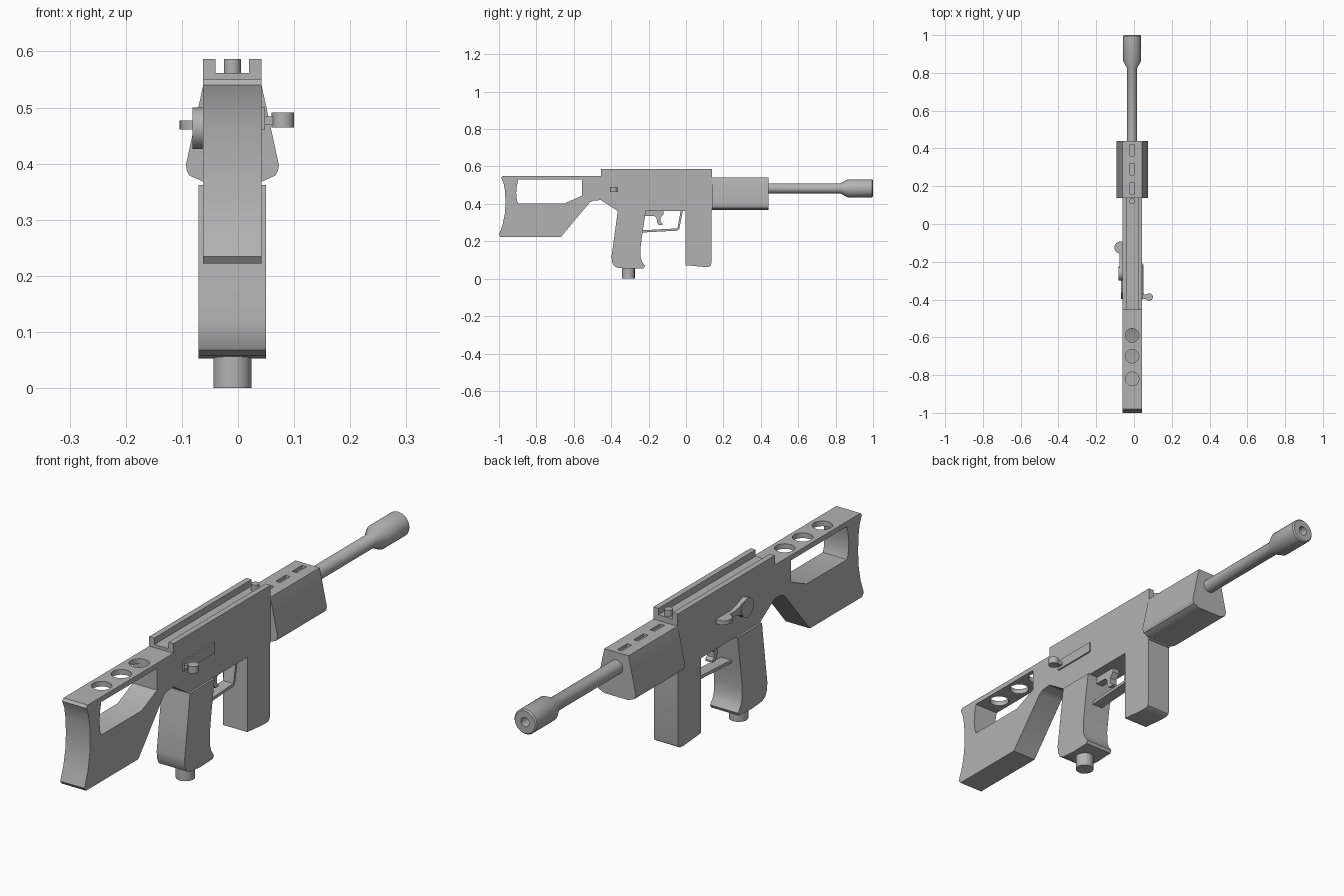
import bpy, bmesh, math
from mathutils import Matrix, Vector

old = bpy.data.objects.get("Cube")
if old:
    bpy.data.objects.remove(old)

CX = -0.01          # centre plane of the model
BARREL_Z = 0.483

grey = bpy.data.materials.new("plain grey")
grey.use_nodes = True
grey.diffuse_color = (0.45, 0.45, 0.45, 1)
grey.node_tree.nodes["Principled BSDF"].inputs["Base Color"].default_value = (0.45, 0.45, 0.45, 1)


def finish(name, bm):
    bmesh.ops.recalc_face_normals(bm, faces=bm.faces)
    mesh = bpy.data.meshes.new(name)
    bm.to_mesh(mesh)
    bm.free()
    mesh.materials.append(grey)
    ob = bpy.data.objects.new(name, mesh)
    bpy.context.collection.objects.link(ob)
    return ob


def extrude(name, points, start, length, axis="X"):
    """Extrude a (y, z) outline along X, or an (x, z) outline along Y."""
    bm = bmesh.new()
    if axis == "X":
        verts = [bm.verts.new((start, a, b)) for a, b in points]
        move = Vector((length, 0, 0))
    else:
        verts = [bm.verts.new((a, start, b)) for a, b in points]
        move = Vector((0, length, 0))
    face = bm.faces.new(verts)
    out = bmesh.ops.extrude_face_region(bm, geom=[face])["geom"]
    bmesh.ops.translate(bm, vec=move, verts=[v for v in out if isinstance(v, bmesh.types.BMVert)])
    return finish(name, bm)


def centred(name, points, width):
    return extrude(name, points, CX - width / 2, width)


def box(name, x, y, z):
    return extrude(name, [(y[0], z[0]), (y[1], z[0]), (y[1], z[1]), (y[0], z[1])], x[0], x[1] - x[0])


def cylinder(name, centre, radius, depth, axis="Z"):
    bm = bmesh.new()
    bmesh.ops.create_cone(bm, cap_ends=True, segments=32, radius1=radius, radius2=radius, depth=depth)
    turn = Matrix.Rotation(math.pi / 2, 4, "Y") if axis == "X" else Matrix.Identity(4)
    bmesh.ops.transform(bm, matrix=Matrix.Translation(centre) @ turn, verts=bm.verts)
    return finish(name, bm)


def lathe(name, profile):
    """Spin a closed (radius, y) profile around the barrel line."""
    bm = bmesh.new()
    verts = [bm.verts.new((CX + r, y, BARREL_Z)) for r, y in profile]
    edges = [bm.edges.new((a, b)) for a, b in zip(verts, verts[1:])]
    bmesh.ops.spin(bm, geom=verts + edges, cent=(CX, 0, BARREL_Z), axis=(0, 1, 0),
                   angle=math.tau, steps=32)
    bmesh.ops.remove_doubles(bm, verts=bm.verts, dist=0.0001)
    return finish(name, bm)


def activate(ob):
    bpy.ops.object.select_all(action="DESELECT")
    ob.select_set(True)
    bpy.context.view_layer.objects.active = ob


def cut(ob, cutters):
    activate(ob)
    for c in cutters:
        mod = ob.modifiers.new("cut", "BOOLEAN")
        mod.operation = "DIFFERENCE"
        mod.solver = "EXACT"
        mod.object = c
        bpy.ops.object.modifier_apply(modifier=mod.name)
        bpy.data.objects.remove(c)


# Receiver and skeleton stock in one side outline
body = centred("receiver_and_stock", [
    (-0.98, 0.55), (-0.988, 0.54), (-0.975, 0.51), (-0.968, 0.47), (-0.965, 0.41), (-0.968, 0.35),
    (-0.98, 0.29), (-1.0, 0.235), (-0.99, 0.222), (-0.67, 0.222), (-0.513, 0.41), (-0.49, 0.418),
    (-0.455, 0.42), (-0.365, 0.362), (0.14, 0.362), (0.14, 0.587), (-0.455, 0.587), (-0.455, 0.55)], 0.104)
window = centred("window_cutter", [
    (-0.897, 0.53), (-0.904, 0.5), (-0.908, 0.46), (-0.904, 0.42), (-0.897, 0.402),
    (-0.65, 0.402), (-0.555, 0.445), (-0.555, 0.53)], 0.3)
channel = box("channel_cutter", (-0.04, 0.02), (-0.5, 0.2), (0.562, 0.7))
holes = [cylinder("hole_cutter", (CX, y, 0.55), 0.036, 0.09) for y in (-0.59, -0.70, -0.82)]
cut(body, [window, channel] + holes)

# Rear sight pin in the channel
cylinder("rail_pin", (CX, 0.12, 0.571), 0.015, 0.032)

# Handguard with rounded lower corners and vent slots
half = [(0.052, 0.54), (0.083, 0.397), (0.081, 0.387), (0.077, 0.379), (0.068, 0.375), (0.052, 0.368)]
outline = [(CX + x, z) for x, z in half] + [(CX - x, z) for x, z in reversed(half)]
guard = extrude("handguard", outline, 0.138, 0.302, "Y")
cut(guard, [box("slot_cutter", (CX - 0.01, CX + 0.01), (y - 0.03, y + 0.03), (0.528, 0.6))
            for y in (0.19, 0.29, 0.39)])

# Barrel with flared hollow muzzle
lathe("barrel", [(0, 0.43), (0.027, 0.43), (0.027, 0.825), (0.048, 0.865), (0.048, 0.995),
                 (0.043, 1.0), (0.018, 1.0), (0.018, 0.93), (0, 0.93)])

# Pistol grip and its end cap
centred("pistol_grip", [
    (-0.365, 0.362), (-0.38, 0.25), (-0.398, 0.12), (-0.396, 0.09), (-0.385, 0.068), (-0.365, 0.058),
    (-0.30, 0.053), (-0.225, 0.056), (-0.219, 0.068), (-0.235, 0.09), (-0.243, 0.115), (-0.244, 0.16),
    (-0.235, 0.23), (-0.215, 0.362)], 0.12)
cylinder("grip_cap", (CX, -0.308, 0.03), 0.034, 0.06)

# Front magazine
mag = centred("magazine", [
    (-0.003, 0.365), (-0.003, 0.072), (0.1, 0.063), (0.124, 0.064), (0.133, 0.07),
    (0.136, 0.085), (0.136, 0.365)], 0.104)

# Trigger guard and trigger
centred("trigger_guard", [
    (-0.235, 0.247), (-0.045, 0.257), (-0.036, 0.265), (-0.016, 0.365), (-0.028, 0.365),
    (-0.046, 0.269), (-0.235, 0.259)], 0.045)
centred("trigger", [
    (-0.22, 0.365), (-0.22, 0.335), (-0.17, 0.335), (-0.157, 0.325), (-0.155, 0.3), (-0.146, 0.287),
    (-0.125, 0.287), (-0.125, 0.294), (-0.136, 0.303), (-0.136, 0.325), (-0.12, 0.345), (-0.12, 0.365)], 0.03)

# Bolt plate and handle on the left side
box("bolt_plate", (0.04, 0.048), (-0.4, -0.21), (0.46, 0.5))
box("bolt_stem", (0.04, 0.075), (-0.396, -0.372), (0.47, 0.484))
cylinder("bolt_knob", (0.08, -0.387, 0.478), 0.02, 0.027)

# Safety lever on the right side
cylinder("safety_disc", (-0.069, -0.262, 0.463), 0.037, 0.024, "X")
extrude("safety_arm", [(-0.25, 0.497), (-0.215, 0.483), (-0.19, 0.477), (-0.13, 0.477), (-0.13, 0.461),
                       (-0.19, 0.458), (-0.215, 0.452), (-0.25, 0.43)], -0.078, 0.02)
thumb = cylinder("safety_thumb_piece", (-0.072, -0.125, 0.469), 0.032, 0.016)

# Smooth the curved faces, keep the hard edges
bpy.ops.object.select_all(action="DESELECT")
for ob in bpy.context.scene.objects:
    if ob.type == "MESH":
        activate(ob)
        bpy.ops.object.shade_smooth_by_angle(angle=math.radians(32))
